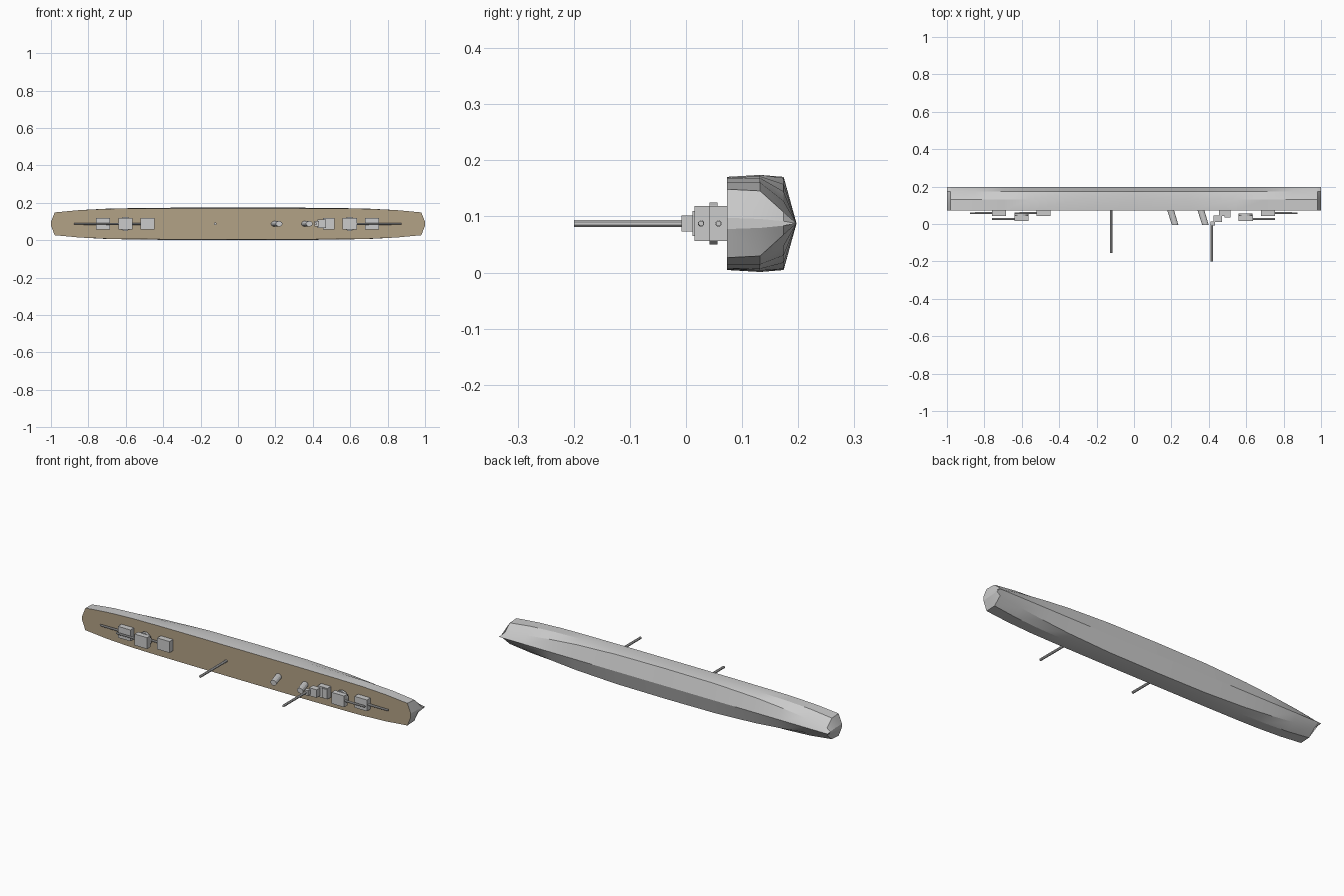
import bpy, bmesh, math
from mathutils import Vector

if "Cube" in bpy.data.objects:
    bpy.data.objects.remove(bpy.data.objects["Cube"])

ZC = 0.0875      # centreline height: the ship lies on its side, masts toward -y
DECK, KEEL = 0.073, 0.197


def add_mesh(name, verts, faces):
    me = bpy.data.meshes.new(name)
    me.from_pydata(verts, [], faces)
    bm = bmesh.new()
    bm.from_mesh(me)
    bmesh.ops.recalc_face_normals(bm, faces=bm.faces)
    bm.to_mesh(me)
    bm.free()
    ob = bpy.data.objects.new(name, me)
    bpy.context.collection.objects.link(ob)
    return ob


def box(name, x0, x1, y0, y1, hw):
    v = [(x, y, ZC + s * hw) for x in (x0, x1) for y in (y0, y1) for s in (-1, 1)]
    f = [(0, 1, 3, 2), (4, 6, 7, 5), (0, 4, 5, 1), (2, 3, 7, 6), (0, 2, 6, 4), (1, 5, 7, 3)]
    return add_mesh(name, v, f)


def tube(name, a, b, ra, rb, axis, n=8):
    """Tube from (x, y) a to b with end rings square to the chosen axis."""
    v = []
    for (x, y), r in ((a, ra), (b, rb)):
        for i in range(n):
            t = 2 * math.pi * (i + 0.5) / n
            c, s = r * math.cos(t), r * math.sin(t)
            v.append((x + c, y, ZC + s) if axis == 'Y' else (x, y + c, ZC + s))
    f = [(i, (i + 1) % n, n + (i + 1) % n, n + i) for i in range(n)]
    f += [tuple(range(n)), tuple(range(n, 2 * n))]
    return add_mesh(name, v, f)


# Hull: half widths at deck, side and bilge for each station, mirrored fore and aft
half = [(0, .083, .0865, .083), (.3, .083, .0865, .081), (.55, .082, .084, .07),
        (.7, .080, .081, .057), (.85, .073, .073, .04), (.98, .061, .058, .02),
        (1, .010, .008, .004)]
stations = [(-x, a, b, c) for x, a, b, c in reversed(half[1:])] + half
verts, faces = [], []
for x, a, b, c in stations:
    prof = [(DECK, a), (.132, b), (.174, c)]
    verts += [(x, y, ZC + w) for y, w in prof] + [(x, KEEL, ZC)]
    verts += [(x, y, ZC - w) for y, w in reversed(prof)]
for s in range(len(stations) - 1):
    for k in range(6):
        p = s * 7 + k
        faces.append((p, p + 1, p + 8, p + 7))
last = (len(stations) - 1) * 7
faces += [tuple(range(7)), tuple(range(last, last + 7))]
hull = add_mesh("hull", verts, faces)
bpy.context.view_layer.objects.active = hull
hull.select_set(True)
bpy.ops.object.shade_smooth_by_angle(angle=math.radians(20))

# Wooden deck closing the hull
wood = bpy.data.materials.new("deck_wood")
wood.diffuse_color = (0.45, 0.36, 0.24, 1)
wood.use_nodes = True
wood.node_tree.nodes["Principled BSDF"].inputs["Base Color"].default_value = wood.diffuse_color
outline = [(x, DECK, ZC + a) for x, a, b, c in stations]
outline += [(x, DECK, ZC - a) for x, a, b, c in reversed(stations)]
deck = add_mesh("deck", outline, [tuple(range(len(outline)))])
if deck.data.polygons[0].normal.y > 0:
    deck.data.flip_normals()
deck.data.materials.append(wood)


# Gun turrets: centre x, barrel direction, raised or not
def turret(name, x, d, raised):
    lift = 0.027 if raised else 0
    box(name + "_house", x - .038, x + .038, .042 - lift, .073 - lift, .031)
    y = .058 - lift - (.004 if raised else 0)
    tube(name + "_barrel", (x + d * .03, y), (x + d * .156, y), .006, .005, 'X')
    if raised:
        tube(name + "_barbette", (x, .042), (x, .056), .038, .038, 'Y', 16)


turret("aft_turret", -.722, -1, False)
turret("aft_raised_turret", -.602, -1, True)
turret("inner_aft_turret", -.484, -1, False)
turret("fore_turret", .717, 1, False)
turret("fore_raised_turret", .597, 1, True)

# Stepped bridge
box("bridge_base", .455, .515, .042, .073, .030)
box("bridge_front_step", .485, .515, .036, .045, .026)
box("bridge_middle", .425, .470, .012, .045, .022)
box("bridge_top", .410, .432, -.008, .014, .014)

# Raked funnels
for i, x in enumerate((.196, .358)):
    tube("funnel_%d" % (i + 1), (x, DECK), (x + .024, -.006), .019, .018, 'Y', 12)
for ob in bpy.data.objects:
    if ob.name.startswith("funnel"):
        for v in ob.data.vertices:
            v.co.z = ZC + (v.co.z - ZC) * .8

# Masts
tube("main_mast", (-.122, DECK), (-.122, -.155), .007, .007, 'Y')
tube("fore_mast", (.416, .012), (.416, -.2), .007, .007, 'Y')
